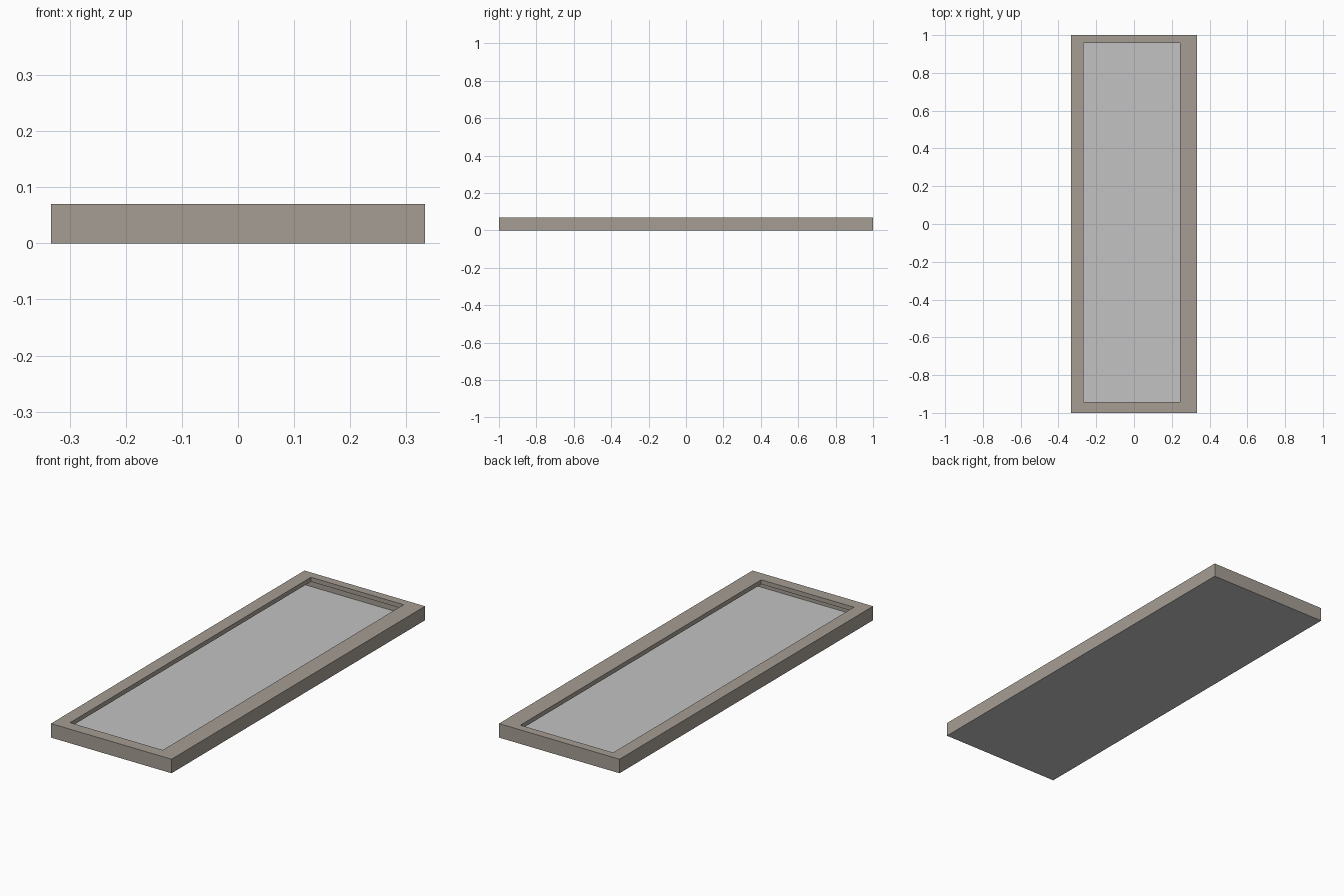
import bpy, bmesh

if "Cube" in bpy.data.objects:
    bpy.data.objects.remove(bpy.data.objects["Cube"])

# Materials
def material(name, rgb):
    m = bpy.data.materials.new(name)
    m.diffuse_color = (*rgb, 1)
    m.use_nodes = True
    m.node_tree.nodes["Principled BSDF"].inputs["Base Color"].default_value = m.diffuse_color
    return m

stone = material("warm grey frame", (0.38, 0.338, 0.296))
grey = material("light grey panel", (0.54, 0.54, 0.54))

# Rectangle loop as (x0, x1, y0, y1) at height z
def loop(bm, rect, z):
    x0, x1, y0, y1 = rect
    return [bm.verts.new((x, y, z)) for x, y in
            ((x0, y0), (x1, y0), (x1, y1), (x0, y1))]

def finish(bm, name, mat):
    me = bpy.data.meshes.new(name)
    bm.to_mesh(me)
    bm.free()
    me.materials.append(mat)
    ob = bpy.data.objects.new(name, me)
    bpy.context.collection.objects.link(ob)
    return ob

W, L, H = 0.333, 1.0, 0.07
T = 0.002                                # wall thickness
LIP = 0.048                              # underside of the rim
outer = (-W, W, -L, L)
inside = (-W + T, W - T, -L + T, L - T)
opening = (-0.268, 0.244, -0.942, 0.958)

# Frame: thin outer walls with a thick overhanging rim
bm = bmesh.new()
rings = [loop(bm, r, z) for r, z in (
    (outer, 0), (outer, H), (opening, H),
    (opening, LIP), (inside, LIP), (inside, 0))]
for a, b in zip(rings, rings[1:]):
    for i in range(4):
        j = (i + 1) % 4
        bm.faces.new((a[i], a[j], b[j], b[i]))
finish(bm, "frame", stone)

# Floor panel closing the underside
bm = bmesh.new()
low, high = loop(bm, outer, 0), loop(bm, inside, 0.001)
bm.faces.new(low[::-1])
bm.faces.new(high)
finish(bm, "floor_panel", grey)
